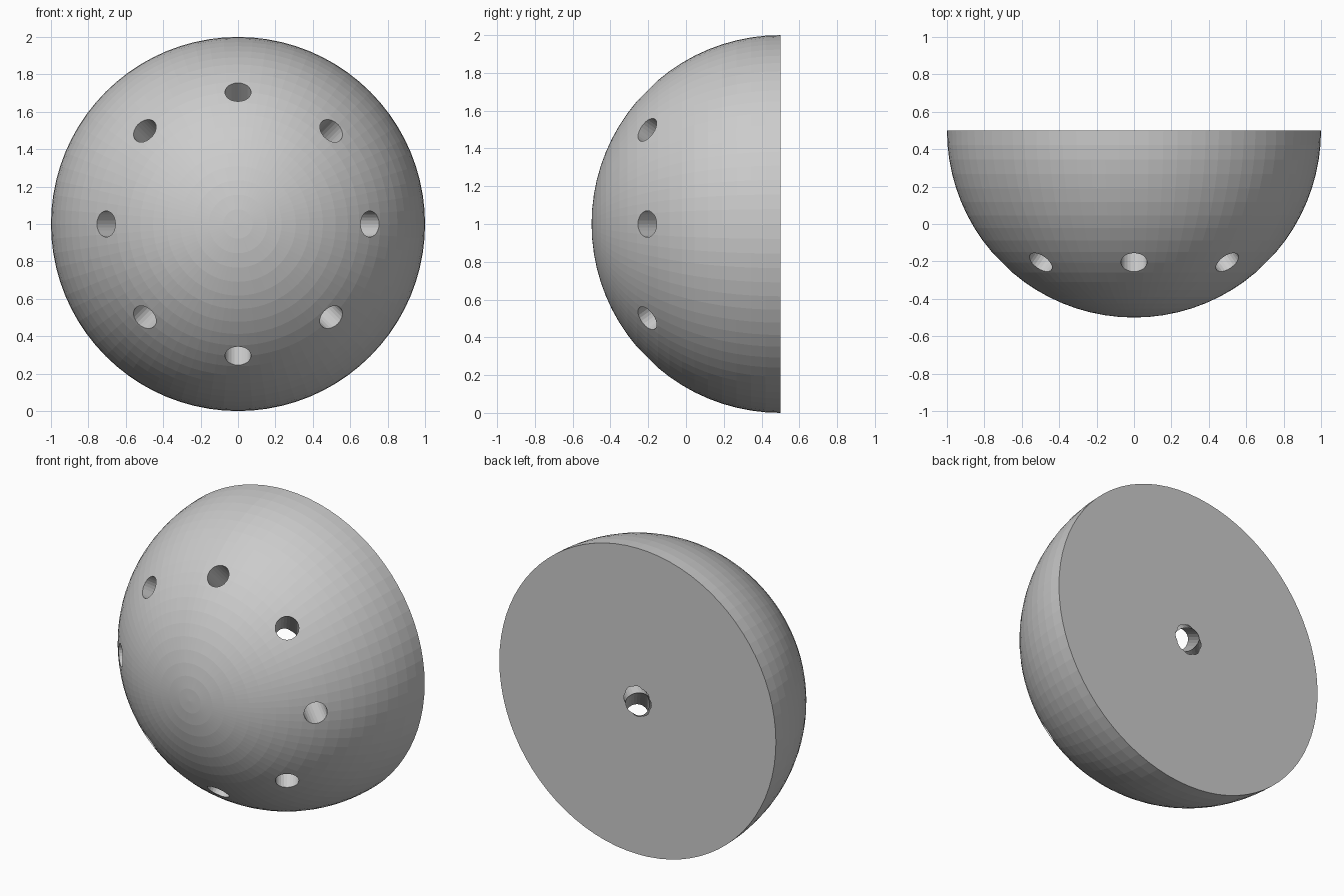
import bpy, bmesh
from math import pi, sin, cos
from mathutils import Vector, Matrix

if "Cube" in bpy.data.objects:
    bpy.data.objects.remove(bpy.data.objects["Cube"])

CENTRE = Vector((0, 0.5, 1))
HOLE_RADIUS = 0.07


def make_object(name, bm):
    mesh = bpy.data.meshes.new(name)
    bm.to_mesh(mesh)
    bm.free()
    obj = bpy.data.objects.new(name, mesh)
    bpy.context.collection.objects.link(obj)
    return obj


# Solid half ball, dome to the front and flat face to the back
bm = bmesh.new()
bmesh.ops.create_uvsphere(bm, u_segments=80, v_segments=40, radius=1,
                          matrix=Matrix.Rotation(pi / 2, 4, 'X'))
bmesh.ops.bisect_plane(bm, geom=bm.verts[:] + bm.edges[:] + bm.faces[:],
                       dist=1e-4, plane_co=(0, 0, 0), plane_no=(0, 1, 0),
                       clear_outer=True)
rim = [e for e in bm.edges if e.is_boundary]
bmesh.ops.contextual_create(bm, geom=rim)
bmesh.ops.recalc_face_normals(bm, faces=bm.faces[:])
bmesh.ops.translate(bm, verts=bm.verts[:], vec=CENTRE)
dome = make_object("half_dome", bm)
bpy.context.view_layer.objects.active = dome

# Eight holes at 45 degrees to the axis, meeting at the centre of the flat face
for i in range(8):
    a = i * pi / 4
    direction = Vector((cos(a), -1, sin(a))).normalized()
    place = (Matrix.Translation(CENTRE + direction * 0.55)
             @ direction.to_track_quat('Z', 'Y').to_matrix().to_4x4())
    bm = bmesh.new()
    bmesh.ops.create_cone(bm, cap_ends=True, segments=24, radius1=HOLE_RADIUS,
                          radius2=HOLE_RADIUS, depth=1.4, matrix=place)
    cutter = make_object("hole_cutter", bm)
    cutter.hide_render = True
    mod = dome.modifiers.new("hole", 'BOOLEAN')
    mod.operation = 'DIFFERENCE'
    mod.solver = 'MANIFOLD'
    mod.object = cutter
    bpy.ops.object.modifier_apply(modifier=mod.name)
    bpy.data.objects.remove(cutter)
